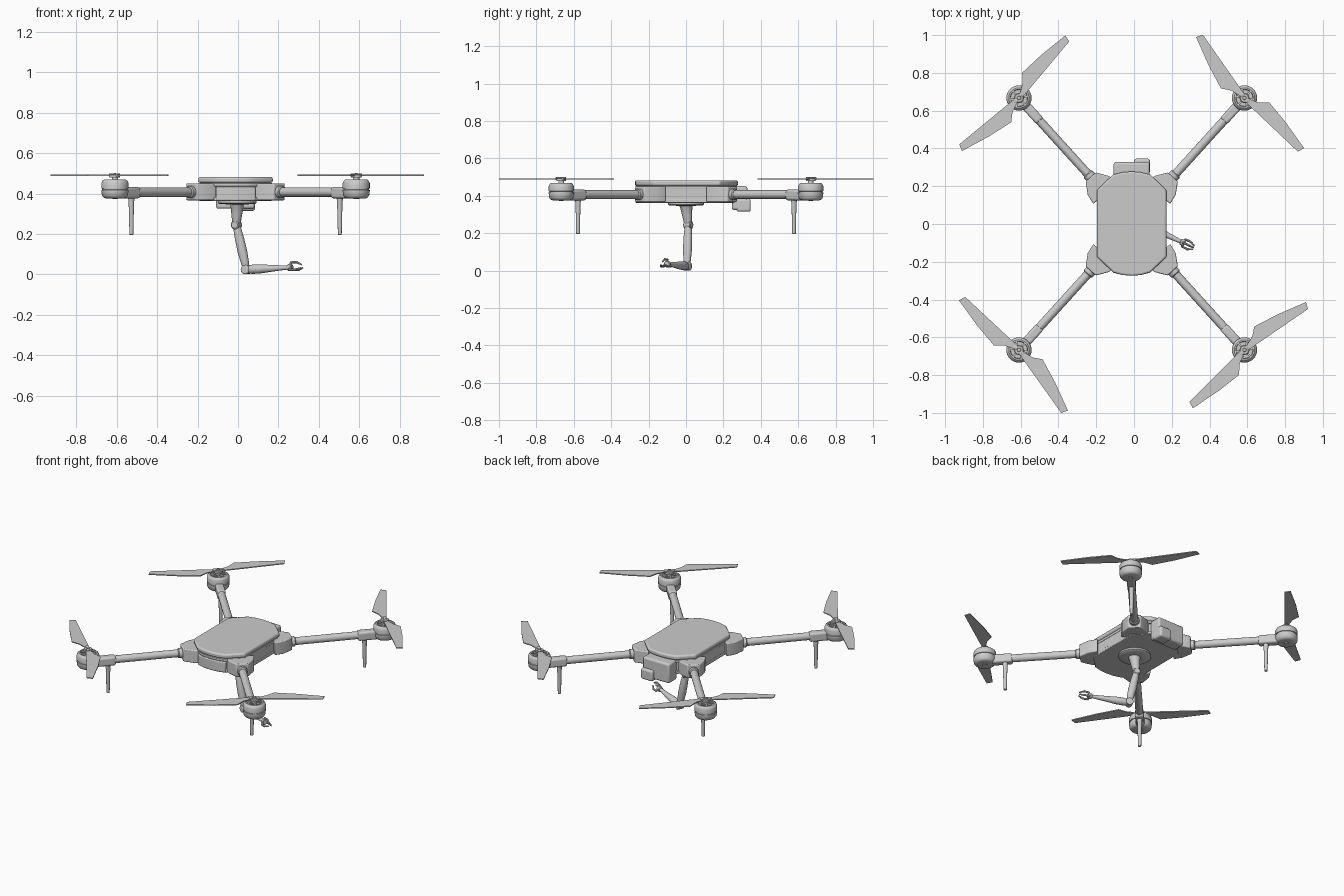
import bpy, bmesh, math
from mathutils import Vector, Matrix

if "Cube" in bpy.data.objects:
    bpy.data.objects.remove(bpy.data.objects["Cube"])

CX = -0.012  # body centre line


def finish(name, bm, bevel=0, smooth=True):
    bmesh.ops.recalc_face_normals(bm, faces=bm.faces)
    me = bpy.data.meshes.new(name)
    bm.to_mesh(me)
    bm.free()
    ob = bpy.data.objects.new(name, me)
    bpy.context.collection.objects.link(ob)
    bpy.ops.object.select_all(action='DESELECT')
    ob.select_set(True)
    bpy.context.view_layer.objects.active = ob
    if bevel:
        m = ob.modifiers.new("bevel", 'BEVEL')
        m.width, m.segments, m.limit_method = bevel, 3, 'ANGLE'
    if smooth:
        bpy.ops.object.shade_smooth_by_angle(angle=math.radians(35))
    return ob


def turned(name, start, axis, profile, n=32):
    """Round part: profile of (distance along axis, radius)."""
    bm = bmesh.new()
    q = Vector(axis).to_track_quat('Z', 'Y')
    rings = []
    for d, r in profile:
        rings.append([bm.verts.new(Vector(start) + q @ Vector((r * math.cos(2 * math.pi * i / n),
                      r * math.sin(2 * math.pi * i / n), d))) for i in range(n)])
    for a, b in zip(rings, rings[1:]):
        for i in range(n):
            bm.faces.new((a[i], a[(i + 1) % n], b[(i + 1) % n], b[i]))
    bm.faces.new(rings[0])
    bm.faces.new(rings[-1])
    return finish(name, bm)


def prism(name, pts, z0, z1, bevel=0):
    """Flat outline pulled up from z0 to z1."""
    bm = bmesh.new()
    f = bm.faces.new([bm.verts.new((x, y, z0)) for x, y in pts])
    ext = bmesh.ops.extrude_face_region(bm, geom=[f])
    for v in ext['geom']:
        if isinstance(v, bmesh.types.BMVert):
            v.co.z = z1
    return finish(name, bm, bevel)


def box(name, x0, x1, y0, y1, z0, z1, bevel=0.006):
    return prism(name, [(x0, y0), (x1, y0), (x1, y1), (x0, y1)], z0, z1, bevel)


def oriented(pts, origin, ang):
    c, s = math.cos(ang), math.sin(ang)
    return [(origin[0] + c * x - s * y, origin[1] + s * x + c * y) for x, y in pts]


def body_outline(g):
    """Long octagon with bowed front and back ends."""
    half = [(0.184, -0.175), (0.184, 0.18), (0.098, 0.262), (0.05, 0.274), (0, 0.278)]
    right = [(0, -0.274), (0.05, -0.27), (0.098, -0.256)] + half
    full = right + [(-x, y) for x, y in reversed(right[1:-1])]
    return [(CX + x * (1 - g / 0.184), y * (1 - g / 0.275)) for x, y in full]


# Body shell: floor, core and lid
prism("body_floor", body_outline(0.004), 0.363, 0.382, 0.004)
prism("body_core", body_outline(0.012), 0.375, 0.452)
prism("body_rim", body_outline(0.004), 0.436, 0.452, 0.002)
prism("body_lid", body_outline(0.0), 0.453, 0.483, 0.010)

# Light side windows
white = bpy.data.materials.new("white")
white.diffuse_color = (0.95, 0.95, 0.95, 1)
white.use_nodes = True
white.node_tree.nodes["Principled BSDF"].inputs["Base Color"].default_value = white.diffuse_color
for s, side in ((-1, "left"), (1, "right")):
    x = CX + s * 0.174
    w = box(side + "_window", x - 0.004, x + 0.004, -0.175, 0.19, 0.38, 0.436, 0)
    w.data.materials.append(white)

# Front panel and rear sensor boxes
prism("front_panel", [(CX + x, y) for x, y in
      [(-0.098, -0.22), (-0.098, -0.258), (-0.05, -0.27), (0.05, -0.27), (0.098, -0.258), (0.098, -0.22)]],
      0.366, 0.432, 0.005)
box("rear_box", -0.108, 0.083, 0.245, 0.328, 0.325, 0.452, 0.012)
box("rear_small_box", 0.0, 0.085, 0.27, 0.346, 0.315, 0.385, 0.012)

# Propeller blade outline: x runs outward from the hub
BLADE = [(0.022, -0.012), (0.09, -0.014), (0.40, -0.022), (0.412, 0.014), (0.25, 0.050),
         (0.115, 0.070), (0.075, 0.034), (0.022, 0.012)]
PROPS = {(1, 1): (126.5, 318), (-1, 1): (51.5, 221), (-1, -1): (138.5, 307), (1, -1): (36, 226.5)}

# Four booms with bracket, leg, motor and propeller
for (sx, sy), angles in PROPS.items():
    tag = ("front" if sy < 0 else "back") + ("_right" if sx > 0 else "_left")
    m = Vector((CX + sx * 0.597, sy * 0.667, 0))
    d = Vector((sx * 0.672, sy * 0.741, 0))
    ang = math.atan2(d.y, d.x)
    at = lambda k, z: (m.x - d.x * k, m.y - d.y * k, z)

    prism(tag + "_bracket", oriented([(-0.68, -0.085), (-0.625, -0.075), (-0.565, -0.036), (-0.565, 0.036),
          (-0.625, 0.075), (-0.68, 0.085)], m, ang), 0.367, 0.451, 0.006)
    turned(tag + "_boom", at(0.66, 0.407), d, [(0, 0.023), (0.63, 0.023)], 24)
    turned(tag + "_boom_collar", at(0.58, 0.407), d, [(0, 0.03), (0.035, 0.03), (0.04, 0.025)], 24)
    prism(tag + "_sleeve", oriented([(-0.165, -0.025), (-0.04, -0.025), (-0.04, 0.025), (-0.165, 0.025)],
          m, ang), 0.376, 0.433, 0.012)
    turned(tag + "_leg", at(0.121, 0.195), (0, 0, 1),
           [(0, 0.007), (0.003, 0.0095), (0.13, 0.0125), (0.165, 0.014), (0.195, 0.017)], 20)

    # Motor pod with open bell on top
    turned(tag + "_motor", (m.x, m.y, 0), (0, 0, 1),
           [(0.372, 0.012), (0.376, 0.014), (0.376, 0.045), (0.380, 0.056), (0.390, 0.064), (0.412, 0.067),
            (0.418, 0.067), (0.419, 0.063), (0.424, 0.063), (0.425, 0.067), (0.452, 0.067), (0.463, 0.062),
            (0.469, 0.054), (0.469, 0.046), (0.455, 0.044), (0.455, 0.016), (0.485, 0.015), (0.485, 0.003)])
    for i in range(6):
        prism(tag + "_motor_spoke", oriented([(0.012, -0.005), (0.05, -0.005), (0.05, 0.005), (0.012, 0.005)],
              m, ang + i * math.pi / 3), 0.457, 0.468)
    turned(tag + "_propeller_hub", (m.x, m.y, 0.48), (0, 0, 1),
           [(0, 0.026), (0.012, 0.026), (0.015, 0.022), (0.015, 0.01), (0.02, 0.009), (0.021, 0.003)], 24)
    for a in angles:
        ra = math.radians(a)
        prism(tag + "_blade", oriented(BLADE, m, ra), 0.488, 0.494)
        px = (m.x + 0.022 * math.cos(ra), m.y + 0.022 * math.sin(ra), 0.484)
        turned(tag + "_blade_pin", px, (0, 0, 1), [(0, 0.012), (0.014, 0.012), (0.016, 0.009)], 16)

# Robot arm: turntable, shoulder, upper link, forearm
turned("arm_turntable", (CX + 0.008, 0, 0.347), (0, 0, 1), [(0, 0.05), (0.001, 0.088), (0.006, 0.095), (0.02, 0.095)], 40)
shoulder, elbow, wrist = Vector((-0.008, 0.012, 0.245)), Vector((0.042, 0.005, 0.024)), Vector((0.245, -0.092, 0.034))


def link(name, a, b, prof):
    L = (b - a).length
    return turned(name, a, b - a, [(t * L, r) for t, r in prof], 24)


link("arm_shoulder", Vector((-0.004, 0.0, 0.352)), shoulder,
     [(0, 0.038), (0.1, 0.033), (0.5, 0.027), (0.9, 0.021), (1.1, 0.016), (1.18, 0.006)])
link("arm_upper_link", shoulder, elbow,
     [(-0.08, 0.006), (-0.05, 0.016), (0.05, 0.019), (0.3, 0.023), (0.6, 0.024), (0.85, 0.02), (1, 0.016), (1.06, 0.006)])
link("arm_forearm", elbow, wrist,
     [(-0.06, 0.008), (0, 0.017), (0.15, 0.023), (0.35, 0.022), (0.7, 0.015), (0.95, 0.011), (1.02, 0.010)])
side = (wrist - elbow).cross(Vector((0, 0, 1))).normalized()
for name, p, r in (("shoulder_joint", shoulder, 0.022), ("elbow_joint", elbow, 0.023)):
    turned(name, p - side * 0.022, side, [(0, r * 0.75), (0.004, r), (0.04, r), (0.044, r * 0.75)], 24)

# Gripper: palm and three hooked fingers
fwd = (wrist - elbow).normalized()
up = side.cross(fwd).normalized()
turned("gripper_palm", wrist, fwd, [(0, 0.010), (0.003, 0.016), (0.022, 0.018), (0.026, 0.014)], 20)
for i in range(3):
    a = math.radians(90 + 120 * i)
    out = side * math.cos(a) + up * math.sin(a)
    path = [wrist + fwd * f + out * o for f, o in ((0.015, 0.01), (0.02, 0.024), (0.05, 0.025), (0.076, 0.012))]
    for j, (p, q) in enumerate(zip(path, path[1:])):
        v = q - p
        turned("gripper_finger_%d_%d" % (i, j), p - v.normalized() * 0.003, v,
               [(0, 0.006), (v.length + 0.006, 0.006 if j < 2 else 0.004)], 8)
